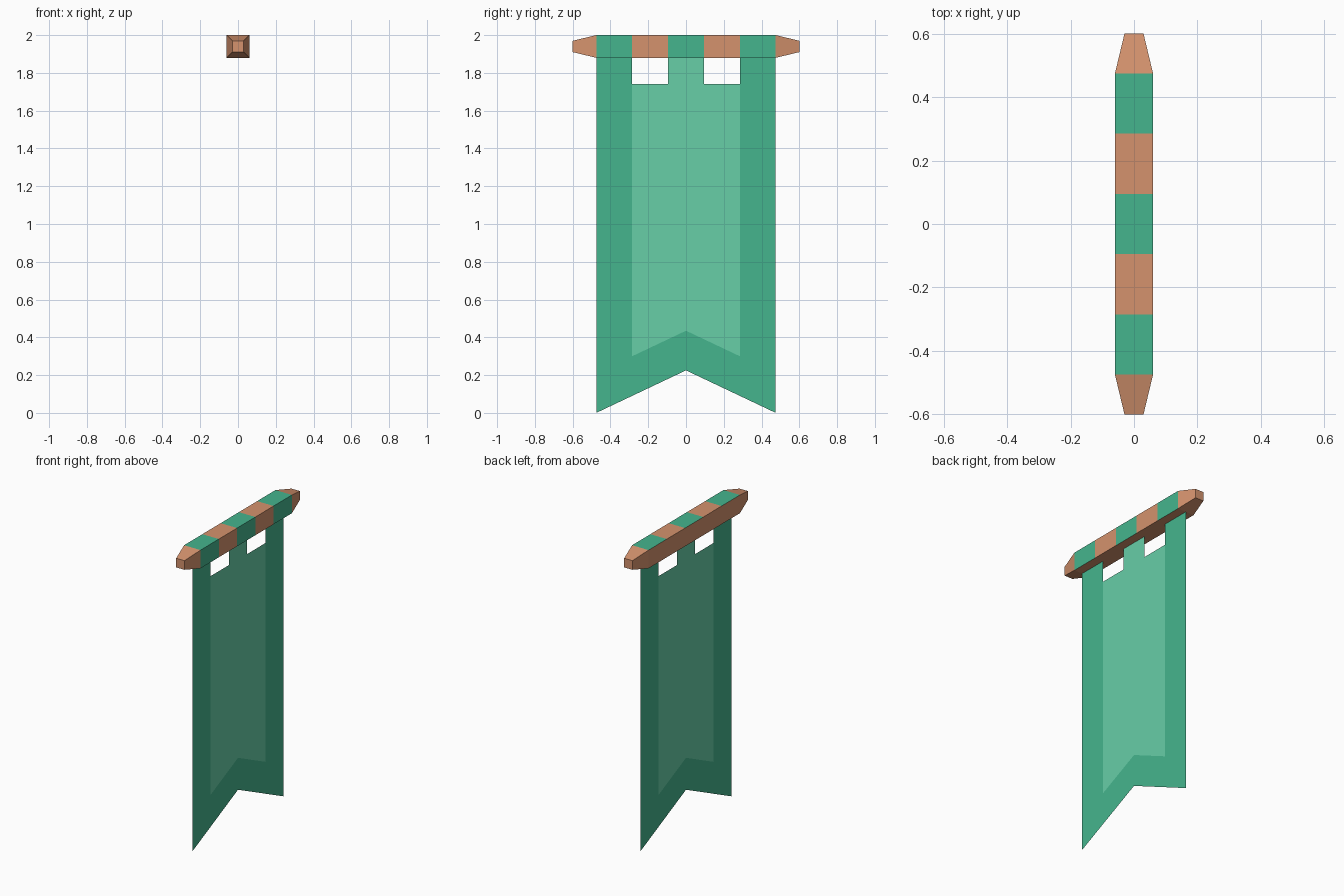
import bpy, bmesh

if "Cube" in bpy.data.objects:
    bpy.data.objects.remove(bpy.data.objects["Cube"])


def material(name, color):
    m = bpy.data.materials.new(name)
    m.diffuse_color = (*color, 1)
    m.use_nodes = True
    m.node_tree.nodes["Principled BSDF"].inputs["Base Color"].default_value = m.diffuse_color
    return m


WOOD = material("wood", (0.66, 0.29, 0.155))
GREEN = material("green_cloth", (0.06, 0.46, 0.27))
LIGHT = material("light_green_cloth", (0.135, 0.62, 0.39))


def finish(name, bm, mats):
    me = bpy.data.meshes.new(name)
    bm.to_mesh(me)
    bm.free()
    for m in mats:
        me.materials.append(m)
    ob = bpy.data.objects.new(name, me)
    bpy.context.collection.objects.link(ob)
    return ob


# Pole: square rings lofted along y, tapered at both tips
bm = bmesh.new()
half = [0.095, 0.285, 0.475, 0.6]
stations = [-y for y in reversed(half)] + half
rings = []
for y in stations:
    r = 0.03 if abs(y) > 0.5 else 0.06
    rings.append([bm.verts.new((sx * r, y, 1.94 + sz * r))
                  for sx, sz in ((-1, -1), (1, -1), (1, 1), (-1, 1))])
for i in range(len(rings) - 1):
    a, b = rings[i], rings[i + 1]
    for k in range(4):
        j = (k + 1) % 4
        f = bm.faces.new((a[k], a[j], b[j], b[k]))
        # Strap bands cover only the right side and the top
        if i in (1, 3, 5) and k in (1, 2):
            f.material_index = 1
bm.faces.new(rings[0])
bm.faces.new(rings[-1])
bmesh.ops.recalc_face_normals(bm, faces=bm.faces[:])
finish("pole", bm, [WOOD, GREEN])

# Banner: flat half profile in (y, z), mirrored across y
P = {
    "a": (0, 1.88), "b": (0.095, 1.88), "c": (0, 1.74), "d": (0.095, 1.74),
    "e": (0.285, 1.74), "f": (0.285, 0.30), "g": (0, 0.435),
    "h": (0.285, 1.88), "i": (0.475, 1.88), "j": (0.475, 0), "k": (0, 0.225),
}
bm = bmesh.new()
v = {n: bm.verts.new((0, y, z)) for n, (y, z) in P.items()}
# middle strap, inner panel, side border with strap, notched hem
for names, mat in (("cdba", 1), ("gfedc", 1), ("fjihe", 0), ("kjfg", 0)):
    bm.faces.new([v[n] for n in names]).material_index = mat
banner = finish("banner_cloth", bm, [GREEN, LIGHT])
mod = banner.modifiers.new("mirror", 'MIRROR')
mod.use_axis = (False, True, False)
